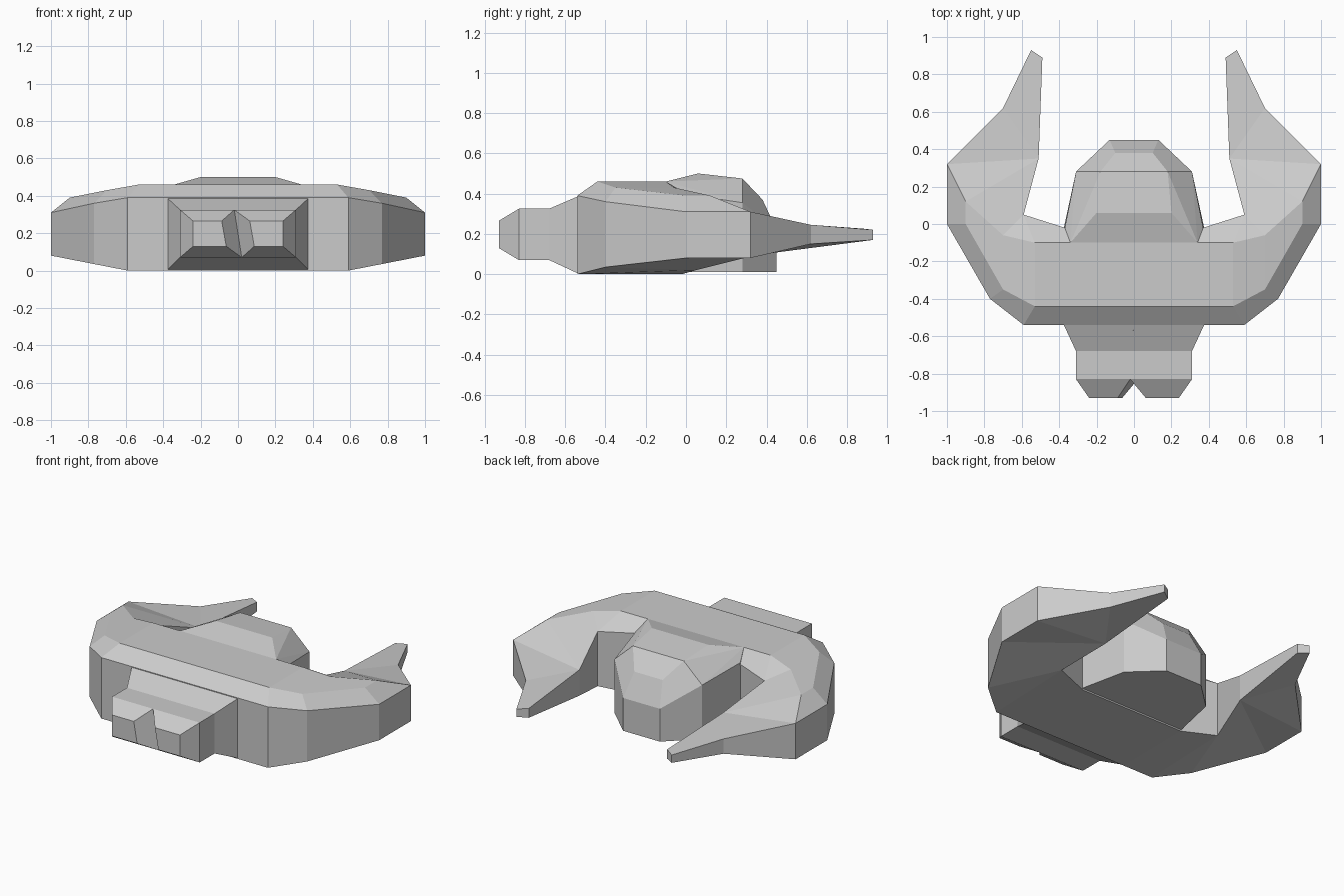
import bpy, bmesh

if "Cube" in bpy.data.objects:
    bpy.data.objects.remove(bpy.data.objects["Cube"])


def make(name, bm):
    bmesh.ops.remove_doubles(bm, verts=bm.verts, dist=0.0005)
    bmesh.ops.recalc_face_normals(bm, faces=bm.faces)
    me = bpy.data.meshes.new(name)
    bm.to_mesh(me)
    bm.free()
    ob = bpy.data.objects.new(name, me)
    bpy.context.collection.objects.link(ob)
    return ob


def loft(bm, rings, cap_start=True):
    """Skin matching rings with flat faces and cap the ends."""
    rows = [[bm.verts.new(p) for p in r] for r in rings]
    n = len(rows[0])
    for a, b in zip(rows, rows[1:]):
        for i in range(n):
            j = (i + 1) % n
            bm.faces.new((a[i], a[j], b[j], b[i]))
    if cap_start:
        bm.faces.new(rows[0])
    bm.faces.new(rows[-1])


# Crescent hull with swept fins: sections are outer bottom, outer top,
# outer ridge, inner ridge, inner edge top, inner edge bottom
root = [(.59, .05, .37), (.59, .05, .02)]
mid = [(.51, .35, .26), (.51, .35, .095)]
sections = [
    [(0, -.54, 0), (0, -.54, .39), (0, -.44, .46), (0, -.1, .46), (0, -.02, .39), (0, -.02, 0)],
    [(.375, -.54, 0), (.375, -.54, .39), (.34, -.44, .46), (.34, -.1, .46), (.37, -.02, .39), (.37, -.02, 0)],
    [(.59, -.54, 0), (.59, -.54, .39), (.53, -.44, .46), (.53, -.1, .46)] + root,
    [(.77, -.4, .035), (.77, -.4, .36), (.7, -.35, .43), (.7, -.06, .43)] + root,
    [(1, 0, .08), (1, 0, .31), (.9, 0, .39), (.9, .12, .39)] + mid,
    [(1, .32, .08)] + [(1, .32, .31)] * 3 + mid,
    [(.7, .62, .15)] + [(.7, .62, .245)] * 3 + mid,
    [(.55, .93, .17)] + [(.55, .93, .22)] * 3 + [(.49, .89, .225), (.49, .89, .165)],
]
bm = bmesh.new()
for s in (1, -1):
    loft(bm, [[(s * x, y, z) for x, y, z in r] for r in sections], cap_start=False)
make("hull", bm)

# Faceted rear engine housing
half = [(.34, -.1, .46), (.2, .06, .5), (.18, .28, .475), (.1, .38, .37),
        (.13, .45, .22), (.31, .28, .355), (.37, -.02, .4),
        (.13, .45, .01), (.31, .28, .01), (.375, -.02, .01), (.34, -.1, .01)]
bm = bmesh.new()
verts = [bm.verts.new((s * x, y, z)) for s in (1, -1) for x, y, z in half]
bmesh.ops.convex_hull(bm, input=verts)
bmesh.ops.dissolve_limit(bm, angle_limit=.02, verts=bm.verts, edges=bm.edges)
make("engine_housing", bm)

# Split nose: two lobes with a skewed notch between them
for s, side in ((1, "right"), (-1, "left")):
    stations = [(-.5, .375, .005, .385, 0, 0), (-.54, .375, .005, .385, 0, 0),
                (-.68, .31, .07, .325, .02, -.02), (-.83, .31, .07, .325, .02, -.02),
                (-.93, .24, .13, .265, s * .075 + .012, s * .075 - .012)]
    bm = bmesh.new()
    loft(bm, [[(xb, y, z0), (s * w, y, z0), (s * w, y, z1), (xt, y, z1)]
              for y, w, z0, z1, xb, xt in stations])
    make("nose_lobe_" + side, bm)
